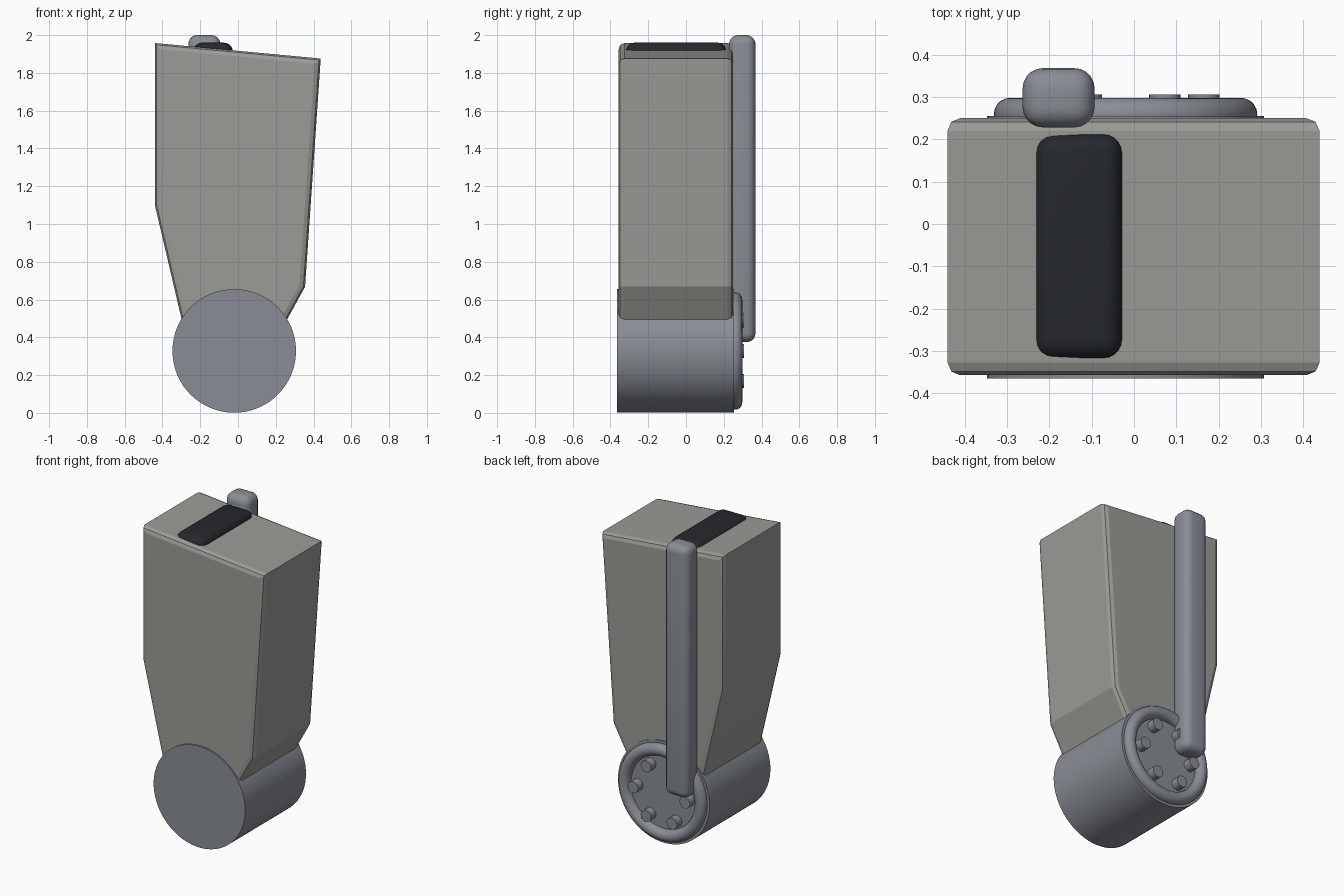
import bpy, bmesh, math
from mathutils import Matrix

if "Cube" in bpy.data.objects:
    bpy.data.objects.remove(bpy.data.objects["Cube"])


def material(name, rgb):
    m = bpy.data.materials.new(name)
    m.diffuse_color = (*rgb, 1)
    m.use_nodes = True
    m.node_tree.nodes["Principled BSDF"].inputs["Base Color"].default_value = m.diffuse_color
    return m


SHELL = material("shell", (0.33, 0.335, 0.31))
METAL = material("metal", (0.25, 0.27, 0.30))
RUBBER = material("rubber", (0.018, 0.021, 0.026))
HUB_X, HUB_Z = -0.02, 0.328


def finish(name, bm, mat, angle=35):
    bmesh.ops.recalc_face_normals(bm, faces=bm.faces[:])
    me = bpy.data.meshes.new(name)
    bm.to_mesh(me)
    bm.free()
    me.materials.append(mat)
    ob = bpy.data.objects.new(name, me)
    bpy.context.collection.objects.link(ob)
    bpy.ops.object.select_all(action='DESELECT')
    ob.select_set(True)
    bpy.context.view_layer.objects.active = ob
    bpy.ops.object.shade_smooth_by_angle(angle=math.radians(angle))
    return ob


def y_cylinder(name, x, z, r, y0, y1, sides):
    bm = bmesh.new()
    bmesh.ops.create_cone(
        bm, cap_ends=True, segments=sides, radius1=r, radius2=r, depth=y1 - y0,
        matrix=Matrix.Translation((x, (y0 + y1) / 2, z)) @ Matrix.Rotation(math.pi / 2, 4, 'X'))
    return finish(name, bm, METAL)


def rounded_box(name, lo, hi, radius, mat):
    bm = bmesh.new()
    size = [b - a for a, b in zip(lo, hi)]
    mid = [(a + b) / 2 for a, b in zip(lo, hi)]
    bmesh.ops.create_cube(bm, size=1, matrix=Matrix.Translation(mid) @ Matrix.Diagonal((*size, 1)))
    bmesh.ops.bevel(bm, geom=bm.edges[:], offset=radius, segments=5, profile=0.5, affect='EDGES')
    return finish(name, bm, mat)


# Tapered body: side profile extruded in depth, front and back rims bevelled
profile = [(-0.44, 1.958), (0.438, 1.876), (0.355, 0.668), (0.17, 0.33), (-0.26, 0.33), (-0.44, 1.10)]
bm = bmesh.new()
face = bm.faces.new([bm.verts.new((x, -0.357, z)) for x, z in profile])
ext = bmesh.ops.extrude_face_region(bm, geom=[face], use_keep_orig=True)
bmesh.ops.translate(bm, vec=(0, 0.607, 0),
                    verts=[v for v in ext["geom"] if isinstance(v, bmesh.types.BMVert)])
rims = [e for e in bm.edges if abs(e.verts[0].co.y - e.verts[1].co.y) < 1e-4]
bmesh.ops.recalc_face_normals(bm, faces=bm.faces[:])
bmesh.ops.bevel(bm, geom=rims, offset=0.03, segments=2, profile=0.5, affect='EDGES')
finish("body", bm, SHELL, 15)

# Drum at the bottom
y_cylinder("drum", HUB_X, HUB_Z, 0.327, -0.365, 0.255, 96)

# Rounded ring on the back of the drum
bpy.ops.mesh.primitive_torus_add(location=(HUB_X, 0.259, HUB_Z), rotation=(math.pi / 2, 0, 0),
                                 major_segments=72, minor_segments=20,
                                 major_radius=0.272, minor_radius=0.039)
ring = bpy.context.object
ring.name = "drum_ring"
ring.data.materials.append(METAL)
bpy.ops.object.shade_smooth()

# Bolts inside the ring
for i in range(6):
    a = i * math.pi / 3
    y_cylinder(f"bolt_{i + 1}", HUB_X + 0.185 * math.cos(a), HUB_Z + 0.185 * math.sin(a),
               0.037, 0.24, 0.306, 24)

# Back lever and top pad
rounded_box("lever", (-0.263, 0.228, 0.375), (-0.093, 0.368, 2.0), 0.048, METAL)
rounded_box("top_pad", (-0.237, -0.318, 1.84), (-0.028, 0.213, 1.96), 0.045, RUBBER)
